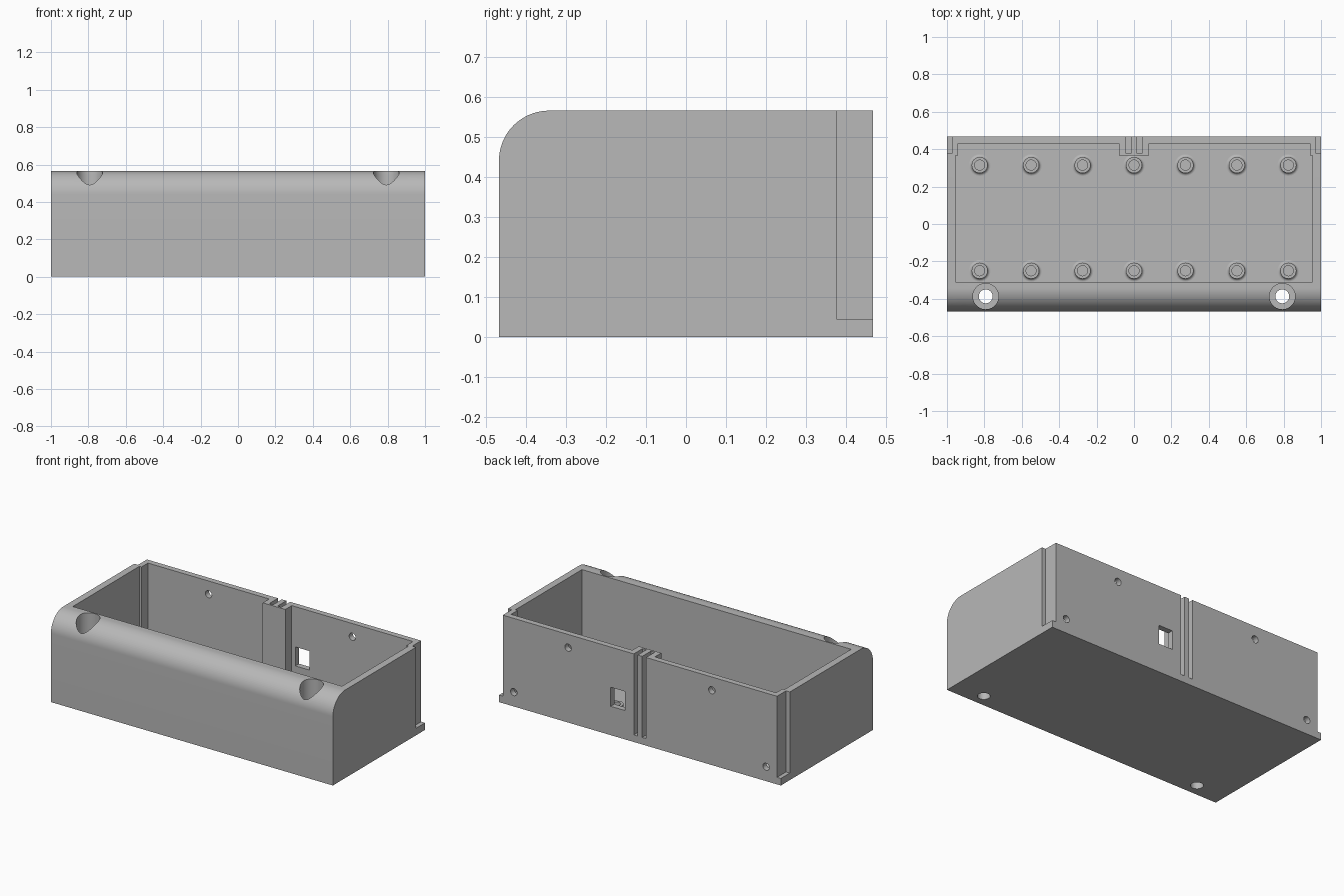
import bpy, bmesh, math
from mathutils import Matrix, Vector

if "Cube" in bpy.data.objects:
    bpy.data.objects.remove(bpy.data.objects["Cube"])

H, YB, FLOOR = 0.565, 0.467, 0.045

grey = bpy.data.materials.new("plain grey")
grey.diffuse_color = (0.48, 0.48, 0.48, 1)
grey.use_nodes = True
grey.node_tree.nodes["Principled BSDF"].inputs["Base Color"].default_value = grey.diffuse_color


def make(name, bm):
    bmesh.ops.recalc_face_normals(bm, faces=bm.faces)
    me = bpy.data.meshes.new(name)
    bm.to_mesh(me)
    bm.free()
    me.materials.append(grey)
    ob = bpy.data.objects.new(name, me)
    bpy.context.collection.objects.link(ob)
    return ob


def prism(name, pts, shift):
    """Extrude a closed 3D outline along a vector."""
    bm = bmesh.new()
    f = bm.faces.new([bm.verts.new(p) for p in pts])
    r = bmesh.ops.extrude_face_region(bm, geom=[f])
    bmesh.ops.translate(bm, vec=Vector(shift),
                        verts=[v for v in r["geom"] if isinstance(v, bmesh.types.BMVert)])
    return make(name, bm)


def box(name, x0, x1, y0, y1, z0, z1):
    return prism(name, [(x0, y0, z0), (x1, y0, z0), (x1, y1, z0), (x0, y1, z0)], (0, 0, z1 - z0))


def rod(name, loc, r, length, axis="Z", n=40):
    bm = bmesh.new()
    m = Matrix.Translation(loc)
    if axis == "Y":
        m = m @ Matrix.Rotation(math.pi / 2, 4, "X")
    bmesh.ops.create_cone(bm, cap_ends=True, segments=n, radius1=r, radius2=r, depth=length, matrix=m)
    return make(name, bm)


def smooth(ob, angle=30):
    bpy.ops.object.select_all(action="DESELECT")
    ob.select_set(True)
    bpy.context.view_layer.objects.active = ob
    bpy.ops.object.shade_smooth_by_angle(angle=math.radians(angle))


def cut(body, cutter):
    bpy.context.view_layer.objects.active = body
    mod = body.modifiers.new("cut", "BOOLEAN")
    mod.operation, mod.solver, mod.object = "DIFFERENCE", "EXACT", cutter
    bpy.ops.object.modifier_apply(modifier=mod.name)
    bpy.data.objects.remove(cutter)


# Housing: side profile with a rounded upper front edge
R = 0.125
profile = [(-1, YB, 0), (-1, YB, H)]
for i in range(21):
    a = math.pi / 2 * (1 + i / 20)
    profile.append((-1, -YB + R + R * math.cos(a), H - R + R * math.sin(a)))
profile.append((-1, -YB, 0))
housing = prism("housing", profile, (2, 0, 0))

# Main cavity, stepped in at the back corners and around the middle rib
half = [(0.08, 0.365), (0.08, 0.43), (0.94, 0.43), (0.94, 0.365), (0.955, 0.365), (0.955, -0.31)]
outline = half + [(-x, y) for x, y in reversed(half)]
cut(housing, prism("cavity", [(x, y, FLOOR) for x, y in outline], (0, 0, 1)))

for s in (-1, 1):
    # Back corner notches and middle grooves
    cut(housing, box("notch", *sorted((s * 0.973, s * 1.1)), 0.376, 0.6, FLOOR, 1))
    cut(housing, box("groove", *sorted((s * 0.016, s * 0.043)), 0.378, 0.6, FLOOR, 1))
    # Deep counterbored screw holes through the front wall
    cut(housing, rod("counterbore", (s * 0.793, -0.387, 0.594), 0.069, 1.0))
    cut(housing, rod("screw_hole", (s * 0.793, -0.387, 0), 0.037, 0.6))
    # Small round holes in the back wall
    for x, z in ((0.51, 0.48), (0.895, 0.092)):
        cut(housing, rod("back_hole", (s * x, 0.46, z), 0.023, 0.15, "Y", 24))

# Rectangular port in the back wall
cut(housing, box("port", 0.107, 0.207, 0.40, 0.6, 0.185, 0.307))
smooth(housing)

# Hollow standoffs with a flared foot on the floor
flare = [(0.058 - 0.015 * math.sin(t), FLOOR + 0.015 * (1 - math.cos(t)))
         for t in (i * math.pi / 12 for i in range(7))]
section = [(0, FLOOR - 0.005), (0.058, FLOOR - 0.005)] + flare + [
    (0.043, 0.125), (0.027, 0.125), (0.027, 0.055), (0, 0.055)]
for row, y in (("back", 0.315), ("front", -0.25)):
    for i in range(7):
        bm = bmesh.new()
        vs = [bm.verts.new((r, 0, z)) for r, z in section]
        es = [bm.edges.new(p) for p in zip(vs, vs[1:])]
        bmesh.ops.spin(bm, geom=vs + es, cent=(0, 0, 0), axis=(0, 0, 1),
                       angle=2 * math.pi, steps=24)
        bmesh.ops.remove_doubles(bm, verts=bm.verts, dist=1e-5)
        bmesh.ops.translate(bm, verts=bm.verts, vec=((i - 3) * 0.275, y, 0))
        smooth(make(f"{row}_standoff_{i + 1}", bm))
